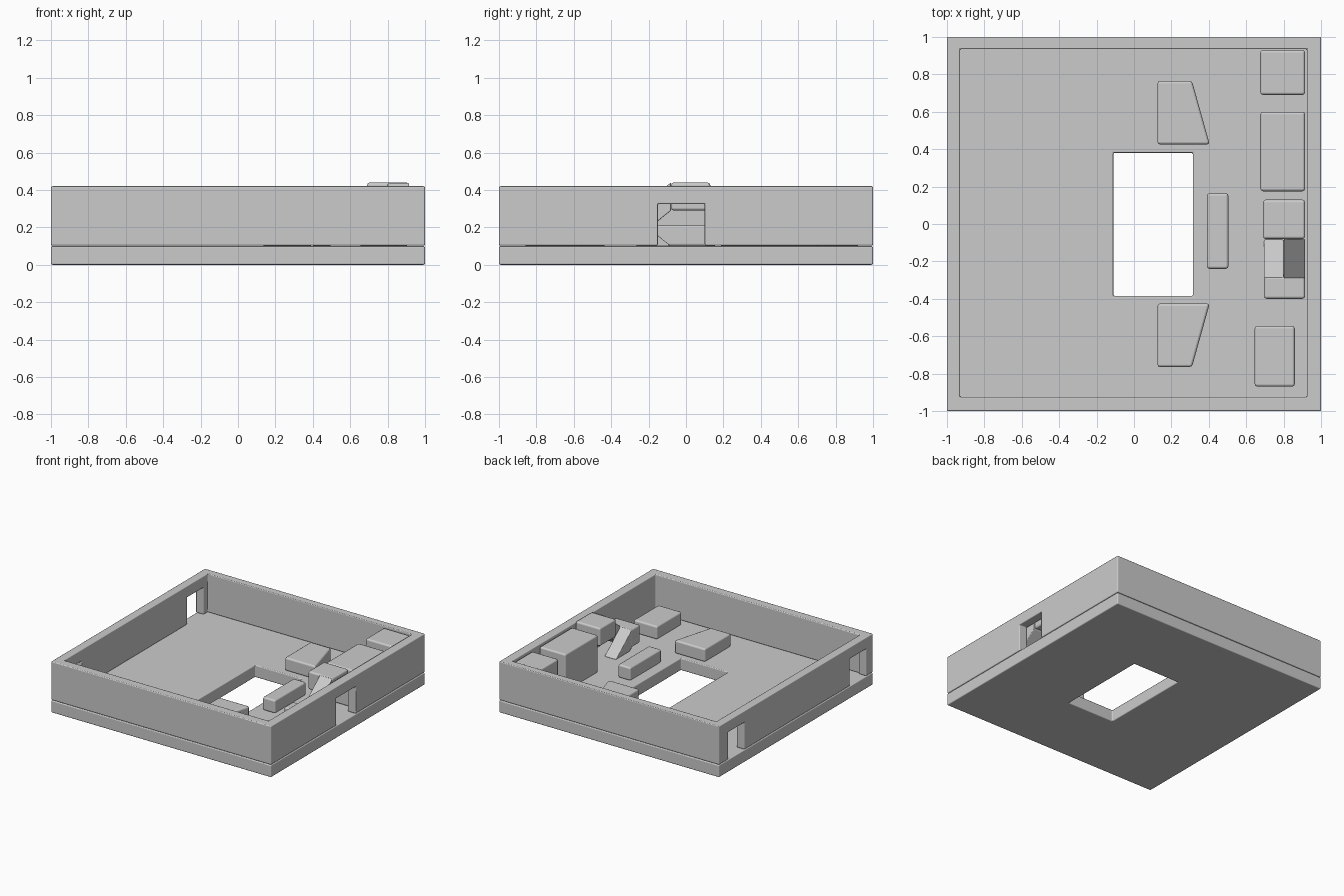
import bpy, bmesh
from mathutils import Vector

if "Cube" in bpy.data.objects:
    bpy.data.objects.remove(bpy.data.objects["Cube"])


def make(name, bm):
    bmesh.ops.recalc_face_normals(bm, faces=bm.faces)
    mesh = bpy.data.meshes.new(name)
    bm.to_mesh(mesh)
    bm.free()
    obj = bpy.data.objects.new(name, mesh)
    bpy.context.collection.objects.link(obj)
    return obj


def prism(name, pts, offset):
    """Extrude a flat outline along an offset vector."""
    bm = bmesh.new()
    face = bm.faces.new([bm.verts.new(p) for p in pts])
    ext = bmesh.ops.extrude_face_region(bm, geom=[face])
    verts = [v for v in ext["geom"] if isinstance(v, bmesh.types.BMVert)]
    bmesh.ops.translate(bm, verts=verts, vec=Vector(offset))
    # the source face stays as the first cap
    return make(name, bm)


def box(name, x, y, z):
    pts = [(x[0], y[0], z[0]), (x[1], y[0], z[0]), (x[1], y[1], z[0]), (x[0], y[1], z[0])]
    return prism(name, pts, (0, 0, z[1] - z[0]))


def cut(obj, *cutters):
    for c in cutters:
        mod = obj.modifiers.new("cut", "BOOLEAN")
        mod.operation, mod.solver, mod.object = "DIFFERENCE", "EXACT", c
        c.hide_render = True
        c.hide_set(True)


def bevel(obj, width=0.01):
    for p in obj.data.polygons:
        p.use_smooth = True
    mod = obj.modifiers.new("bevel", "BEVEL")
    mod.width, mod.segments = width, 2
    mod.limit_method = "ANGLE"
    mod.harden_normals = True
    return obj


FLOOR = 0.1

# Floor slab with the courtyard opening
slab = box("floor_slab", (-1, 1), (-1, 1), (0, FLOOR))
cut(slab, box("courtyard_cutter", (-0.11, 0.315), (-0.385, 0.38), (-0.1, 0.3)))
bevel(slab, 0.008)

# Perimeter wall with one gate on the right and two doors on the left
wall = box("perimeter_wall", (-1, 1), (-1, 1), (0.103, 0.42))
cut(wall,
    box("inside_cutter", (-0.93, 0.925), (-0.925, 0.935), (0, 0.6)),
    box("gate_cutter", (0.8, 1.2), (-0.15, 0.1), (0, 0.325)),
    box("rear_door_cutter", (-1.2, -0.8), (0.67, 0.88), (0, 0.325)),
    box("front_door_cutter", (-1.2, -0.8), (-0.91, -0.7), (0, 0.325)))
bevel(wall, 0.008)

# Tall and low blocks
for name, x, y, top in [
        ("tall_corner_block", (0.675, 0.915), (0.69, 0.93), 0.41),
        ("tall_long_block", (0.675, 0.915), (0.175, 0.6), 0.41),
        ("low_front_block", (0.645, 0.86), (-0.87, -0.545), 0.21),
        ("low_barrier", (0.39, 0.505), (-0.24, 0.165), 0.21)]:
    bevel(box(name, x, y, (FLOOR, top)), 0.015)

# Mirrored trapezoid blocks beside the courtyard
for side, s in (("rear", 1), ("front", -1)):
    outline = [(0.125, 0.425), (0.405, 0.425), (0.31, 0.765), (0.125, 0.765)]
    bevel(prism(side + "_trapezoid_block", [(x, s * y, FLOOR) for x, y in outline],
                (0, 0, 0.11)), 0.015)

# Two-flight ramp with half landing and raised top landing
bevel(box("top_landing", (0.69, 0.915), (-0.08, 0.13), (0.29, 0.44)), 0.015)
bevel(box("half_landing", (0.695, 0.915), (-0.4, -0.28), (0.12, 0.27)), 0.015)
for name, x0, x1, profile in [
        ("lower_ramp", 0.695, 0.8, [(-0.08, 0.1), (-0.29, 0.27), (-0.29, 0.12), (-0.265, 0.1)]),
        ("upper_ramp", 0.8, 0.915, [(-0.29, 0.27), (-0.08, 0.44), (-0.08, 0.29), (-0.29, 0.12)])]:
    bevel(prism(name, [(x0, y, z) for y, z in profile], (x1 - x0, 0, 0)), 0.006)
